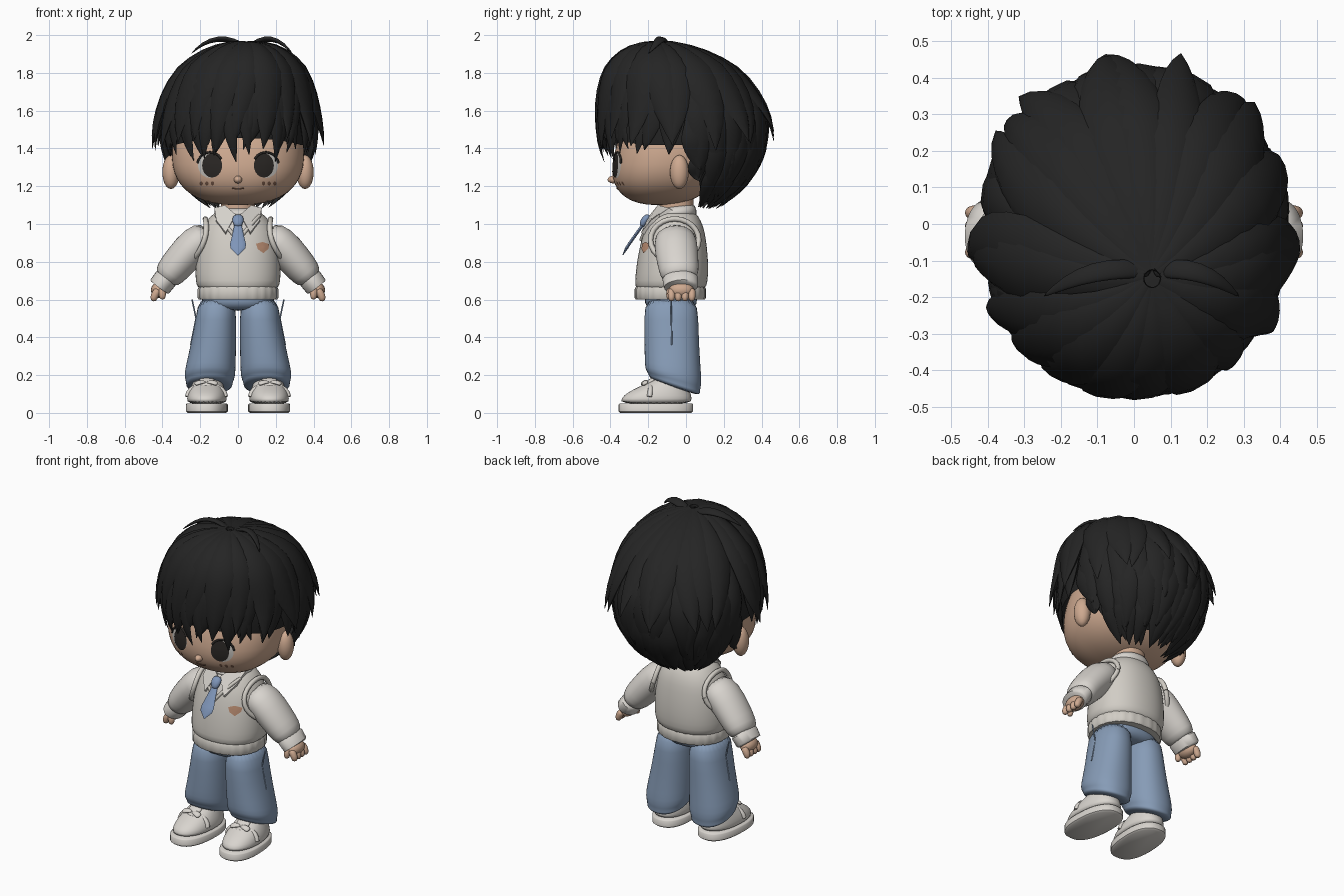
import bpy, bmesh, random
from math import sin, cos, pi, radians
from mathutils import Vector as V
from mathutils.bvhtree import BVHTree

random.seed(4)
cube = bpy.data.objects.get("Cube")
if cube:
    bpy.data.objects.remove(cube)


def material(name, *rgb):
    m = bpy.data.materials.new(name)
    m.use_nodes = True
    m.diffuse_color = (*rgb, 1)
    m.node_tree.nodes["Principled BSDF"].inputs["Base Color"].default_value = (*rgb, 1)
    return m


HAIR = material("black hair", .018, .018, .018)
SKIN = material("warm skin", .62, .40, .28)
KNIT = material("cream knit", .64, .61, .56)
SHIRT = material("off white", .69, .66, .62)
DENIM = material("blue denim", .24, .33, .47)
TIE = material("tie blue", .21, .30, .48)
DARK = material("dark eye", .022, .019, .017)
WHITE = material("eye white", .52, .50, .47)
BROWN = material("freckle brown", .16, .085, .055)
TAN = material("badge tan", .50, .27, .17)


# ---------- helpers ----------
def ring(c, u, v, n=24, p=2.0):
    def f(a):
        return abs(a) ** (2 / p) * (1 if a >= 0 else -1)
    return [c + u * f(cos(2 * pi * i / n)) + v * f(sin(2 * pi * i / n)) for i in range(n)]


def add_rings(bm, rings):
    loops = [[bm.verts.new(q) for q in r] for r in rings]
    for a, b in zip(loops, loops[1:]):
        for i in range(len(a)):
            j = (i + 1) % len(a)
            bm.faces.new((a[i], a[j], b[j], b[i]))
    bm.faces.new(loops[0])
    bm.faces.new(loops[-1])


def finish(name, bm, mat, sub=0, angle=50):
    bmesh.ops.recalc_face_normals(bm, faces=bm.faces)
    me = bpy.data.meshes.new(name)
    bm.to_mesh(me)
    bm.free()
    me.materials.append(mat)
    ob = bpy.data.objects.new(name, me)
    bpy.context.collection.objects.link(ob)
    bpy.ops.object.select_all(action='DESELECT')
    ob.select_set(True)
    bpy.context.view_layer.objects.active = ob
    bpy.ops.object.shade_smooth_by_angle(angle=radians(180 if sub else angle))
    if sub:
        ob.modifiers.new("smooth", 'SUBSURF').levels = sub
        ob.modifiers["smooth"].render_levels = sub
    return ob


def solid(name, rings, mat, sub=0):
    bm = bmesh.new()
    add_rings(bm, rings)
    return finish(name, bm, mat, sub)


def loft(name, rows, mat, sub=0, n=28, p=2.2):
    """Horizontal rings: z, x, y, half width, half depth, tilt along y."""
    rings = []
    for z, x, y, rx, ry, *tilt in rows:
        t = tilt[0] if tilt else 0
        rings.append(ring(V((x, y, z)), V((rx, 0, 0)), V((0, ry, -t * ry)), n, p))
    return solid(name, rings, mat, sub)


def sweep_rings(pts, widths, heights, normals, n=8):
    out = []
    for i, q in enumerate(pts):
        t = (pts[min(i + 1, len(pts) - 1)] - pts[max(i - 1, 0)]).normalized()
        nv = normals[i] if isinstance(normals, list) else normals
        side = t.cross(nv).normalized()
        out.append(ring(q, side * widths[i], side.cross(t) * heights[i], n))
    return out


def sweep(name, pts, widths, heights, normal, mat, sub=0, n=12):
    return solid(name, sweep_rings([V(q) for q in pts], widths, heights, V(normal), n), mat, sub)


def tube(name, pts, r, mat, normal=(0, -1, .01)):
    return sweep(name, pts, [r] * len(pts), [r] * len(pts), normal, mat, n=8)


def ball(name, c, r, mat):
    rows = [(c[2] + r[2] * sin(a), c[0], c[1], r[0] * cos(a), r[1] * cos(a))
            for a in [radians(-88 + 16 * i) for i in range(12)]]
    return loft(name, rows, mat, n=20, p=2)


def tree(ob):
    return BVHTree.FromPolygons([v.co for v in ob.data.vertices], [f.vertices for f in ob.data.polygons])


def on(surface, x, z, off=.004):
    hit = surface.ray_cast(V((x, -2, z)), V((0, 1, 0)))[0]
    return V((x, hit.y - off, z))


def patch(name, surface, outline, off, mat):
    """Thin plate laid on the front of a surface."""
    c = sum((V(q) for q in outline), V((0, 0))) / len(outline)
    bm = bmesh.new()
    loops = [[bm.verts.new(on(surface, *(c + (V(q) - c) * k), off)) for q in outline] for k in (1, .7, .4, .1)]
    for a, b in zip(loops, loops[1:]):
        for i in range(len(a)):
            j = (i + 1) % len(a)
            bm.faces.new((a[i], a[j], b[j], b[i]))
    bm.faces.new(loops[-1])
    return finish(name, bm, mat)


def oval(x, z, rx, rz, n=20):
    return [(x + rx * cos(2 * pi * i / n), z + rz * sin(2 * pi * i / n)) for i in range(n)]


# ---------- head ----------
rings = []
for i in range(23):
    a = radians(-88 + 8 * i)
    k, h = cos(a) ** (2 / 2.4), abs(sin(a)) ** (2 / 2.4) * (1 if a > 0 else -1) * .27
    rings.append(ring(V((0, -.08 + .22 * h, 1.37 + h)), V((.35 * k, 0, 0)), V((0, .3 * k, 0)), 48, 2.3))
face = tree(solid("head", rings, SKIN))
ball("nose", (0, -.385, 1.235), (.022, .03, .02), SKIN)
loft("neck", [(1.0, 0, -.05, .09, .09), (1.16, 0, -.05, .09, .09)], SKIN)
tube("mouth", [on(face, x, 1.185 + 6 * x * x, .001) for x in (-.03, -.015, 0, .015, .03)], .0035, BROWN)

for s, side in ((1, "left"), (-1, "right")):
    ball(side + "_ear", (s * .355, -.035, 1.275), (.046, .05, .09), SKIN)
    patch(side + "_eye_white", face, oval(s * .148, 1.31, .064, .066), .003, WHITE)
    patch(side + "_iris", face, oval(s * .137, 1.31, .053, .064), .006, DARK)
    lash = [on(face, s * (.148 + .068 * cos(a)), 1.31 + .07 * sin(a), .005) for a in
            [radians(10 + 20 * i) for i in range(8)]]
    tube(side + "_lash", lash, .006, DARK)
    for i in range(3):
        patch(f"{side}_freckle_{i + 1}", face, oval(s * (.135 + .03 * i), 1.215, .009, .011, 10), .003, BROWN)

# ---------- hair ----------
CENTRE, RADII, WHORL = V((0, -.02, 1.5)), V((.42, .45, .46)), V((.05, -.13, 0))


def scalp(phi, th, k=1.0):
    d = V((sin(th) * cos(phi), sin(th) * sin(phi), cos(th)))
    return CENTRE + d * RADII * k + WHORL * max(0, cos(th)) ** 2


def hairline(phi):
    s = sin(phi)
    back = min(1, max(0, (s - .05) / .35))
    return 104 + 5 * min(1, 2 * (s + 1)) + 43 * back


def lock(bm, phi, start, stop, width, k, flick, bend):
    pts, ws, ns = [], [], []
    for i in range(12):
        t = i / 11
        th = radians(start + (stop - start) * t)
        f = max(0, (t - .62) / .38) ** 2
        q = scalp(phi + bend * t * t, th, k + flick * f) + V((0, 0, .35 * flick * f))
        pts.append(q)
        ns.append(V([(q - CENTRE)[j] / RADII[j] ** 2 for j in range(3)]).normalized())
        ws.append(width * (.22 + .78 * min(1, t / .45)) * (1 - max(0, (t - .45) / .55) ** 1.7) + .002)
    add_rings(bm, sweep_rings(pts, ws, [w * .36 for w in ws], ns))


def layer(name, count, first, last, start, stop, width, k, flick):
    bm = bmesh.new()
    for i in range(count):
        phi = radians(first + (last - first) * (i + .5) / count + random.uniform(-4, 4))
        out = flick * min(1, 2 * (sin(phi) + 1)) * random.uniform(.6, 1.1)
        lock(bm, phi, start, stop(phi) + random.uniform(-6, 5), width * random.uniform(.85, 1.15),
             k, out, random.uniform(-.2, .2))
    finish(name, bm, HAIR, angle=75)


bm = bmesh.new()
grid = [[bm.verts.new(scalp(2 * pi * j / 48, radians(1 + (hairline(2 * pi * j / 48) - 9) * i / 16), .93))
         for j in range(48)] for i in range(17)]
for a, b in zip(grid, grid[1:]):
    for j in range(48):
        bm.faces.new((a[j - 1], a[j], b[j], b[j - 1]))
bm.faces.new(grid[0])
finish("hair_cap", bm, HAIR, angle=80)

layer("hair_crown_locks", 21, -90, 270, 3, lambda p: min(102, hairline(p) - 4), .088, 1.0, .13)
layer("hair_middle_locks", 27, -90, 270, 40, lambda p: min(124, hairline(p)), .07, .97, .07)
layer("hair_fringe", 9, -150, -30, 35, lambda p: 108, .055, .99, 0)
layer("hair_back_locks", 15, 5, 175, 75, lambda p: min(142, hairline(p)), .062, .965, .08)
layer("hair_nape_locks", 19, 8, 172, 105, lambda p: hairline(p) + 2, .045, .96, .12)

for name, sx in (("hair_curl_right", -1), ("hair_curl_left", .8)):
    path = [(.05, -.13, 1.93), (.05 + sx * .07, -.12, 1.972), (.05 + sx * .16, -.13, 1.985),
            (.05 + sx * .24, -.16, 1.955), (.05 + sx * .3, -.2, 1.9)]
    sweep(name, path, [.02, .03, .03, .02, .002], [.012, .014, .014, .01, .002], (0, .3, 1), HAIR, 1)

# ---------- vest, collar and tie ----------
vest = loft("vest", [(.645, 0, -.085, .20, .175), (.67, 0, -.08, .222, .192), (.73, 0, -.075, .228, .194),
                     (.82, 0, -.07, .224, .188), (.92, 0, -.065, .212, .172), (.99, 0, -.06, .188, .153),
                     (1.04, 0, -.06, .148, .127), (1.075, 0, -.06, .108, .1)], KNIT, 1)
chest = tree(vest)
rib = []
for z, grow in ((.6, 0), (.61, .006), (.655, .006), (.668, 0)):
    base = ring(V((0, -.083, z)), V((.208 + grow, 0, 0)), V((0, .183 + grow, 0)), 96, 2.2)
    rib.append([q + (V((0, -.083, z)) - q) * (.018 if i % 4 == 0 else 0) for i, q in enumerate(base)])
solid("vest_hem", rib, KNIT)
patch("shirt_front", chest, [(-.1, 1.05), (-.05, 1.05), (.05, 1.05), (.1, 1.05), (.05, .985), (0, .92), (-.05, .985)],
      .002, SHIRT)
loft("collar_band", [(1.03, 0, -.06, .135, .125, .1), (1.07, 0, -.06, .125, .115, -.1),
                     (1.1, 0, -.055, .105, .1, -.15)], SHIRT, 1)
sweep("tie_knot", [(0, -.19, 1.045), (0, -.215, 1.03), (0, -.23, .995), (0, -.235, .985)],
      [.02, .036, .024, .015], [.015, .022, .02, .01], (0, -1, 0), TIE, 1)
sweep("tie_blade", [(0, -.225, 1.0), (0, -.265, .945), (0, -.3, .895), (0, -.315, .872), (0, -.335, .835)],
      [.018, .03, .042, .04, .002], [.008] * 4 + [.002], (0, -1, 0), TIE)
patch("badge", chest, [(.095, .895), (.13, .905), (.165, .893), (.162, .87), (.135, .845), (.105, .867)], .005, TAN)

for s, side in ((1, "left"), (-1, "right")):
    # Collar flap
    bm = bmesh.new()
    top = [V(q) for q in ((s * .012, -.19, 1.05), (s * .07, -.15, 1.1), (s * .125, -.09, 1.085),
                          (s * .115, -.185, 1.02), (s * .065, -.238, .955))]
    add_rings(bm, [top, [q + V((0, .018, -.012)) for q in top]])
    finish(side + "_collar_flap", bm, SHIRT)
    tube(side + "_neck_trim", [on(chest, s * x, z, 0) for x, z in ((0, .915), (.05, .975), (.09, 1.02), (.115, 1.045))],
         .01, KNIT)

    # Sleeve, armhole, cuff
    arm = [(s * .14, -.06, .95), (s * .22, -.055, .90), (s * .3, -.045, .81), (s * .36, -.035, .74), (s * .39, -.03, .70)]
    sweep(side + "_sleeve", arm, [.08, .1, .092, .085, .064], [.1, .118, .112, .105, .085], (0, 1, 0), SHIRT, 1, 20)
    hole = [(s * (.208 - .035 * sin(a) - .03 * cos(a) ** 2), -.06 + .128 * cos(a), .915 + .112 * sin(a))
            for a in [2 * pi * i / 24 for i in range(25)]]
    tube(side + "_armhole", hole, .014, KNIT, (1, 0, .01))
    sweep(side + "_cuff", [(s * .375, -.03, .72), (s * .383, -.03, .71), (s * .415, -.026, .668), (s * .418, -.026, .664)],
          [.055, .063, .061, .05], [.085, .095, .09, .078], (0, 1, 0), SHIRT, 0, 24)

    # Hand
    ball(side + "_palm", (s * .418, -.025, .65), (.043, .066, .042), SKIN)
    for i in range(4):
        y = -.077 + i * .036
        sweep(f"{side}_finger_{i + 1}", [(s * .42, y, .655), (s * .435, y, .635), (s * .447, y, .608), (s * .446, y, .59)],
              [.02, .022, .021, .012], [.02, .021, .02, .011], (0, 1, 0), SKIN, 1)
    sweep(side + "_thumb", [(s * .405, -.07, .665), (s * .4, -.087, .64), (s * .4, -.088, .612), (s * .4, -.086, .6)],
          [.02, .021, .018, .01], [.02, .021, .018, .01], (1, 0, 0), SKIN, 1)

    # Trouser leg with a rolled hem
    loft(side + "_trouser_leg", [(.62, s * .112, -.08, .098, .138), (.5, s * .116, -.078, .107, .144),
                                 (.35, s * .131, -.075, .122, .145), (.24, s * .146, -.07, .133, .149, .1),
                                 (.19, s * .15, -.065, .136, .149, .25), (.165, s * .151, -.062, .122, .136, .3),
                                 (.15, s * .152, -.06, .126, .139, .33), (.13, s * .153, -.055, .106, .118, .33)],
         DENIM, 1)
    tube(side + "_trouser_seam", [(s * (.243 + .002 * i), -.078, .6 - .04 * i) for i in range(1)] +
         [(s * .222, -.078, .5), (s * .25, -.075, .36)], .004, DENIM, (1, 0, 0))

    # Shoe
    parts = [loft(side + "_sole", [(0, 0, -.16, .1, .188), (.008, 0, -.16, .11, .198), (.044, 0, -.16, .11, .198),
                                   (.05, 0, -.16, .104, .192)], SHIRT, n=40, p=2.4),
             loft(side + "_shoe_upper", [(.045, 0, -.16, .104, .19), (.075, 0, -.157, .106, .19),
                                         (.108, 0, -.145, .1, .168), (.14, 0, -.115, .086, .13),
                                         (.17, 0, -.085, .074, .1), (.2, 0, -.06, .06, .08)], SHIRT, 1),
             tube(side + "_shoe_strap", [(.1 * cos(a), -.2 + .012 * sin(a), .085 + .065 * sin(a))
                                         for a in [pi * i / 10 for i in range(11)]], .014, SHIRT, (0, 1, 0)),
             sweep(side + "_shoe_tongue", [(0, -.235, .13), (0, -.21, .155), (0, -.17, .178), (0, -.15, .185)],
                   [.025, .04, .045, .03], [.01, .014, .014, .01], (0, -.5, 1), SHIRT, 1)]
    for b in (1, -1):
        parts.append(sweep(f"{side}_shoe_bow_{'a' if b > 0 else 'b'}",
                           [(0, -.215, .162), (b * .03, -.22, .165), (b * .055, -.222, .155), (b * .06, -.222, .15)],
                           [.008, .018, .02, .008], [.006, .01, .01, .005], (0, -.5, 1), SHIRT, 1))
    for ob in parts:
        ob.location.x = s * .155
        ob.rotation_euler.z = s * .06

# Hips
loft("trouser_hips", [(.54, 0, -.08, .15, .11), (.57, 0, -.08, .2, .14), (.66, 0, -.08, .2, .15)], DENIM, 1)
